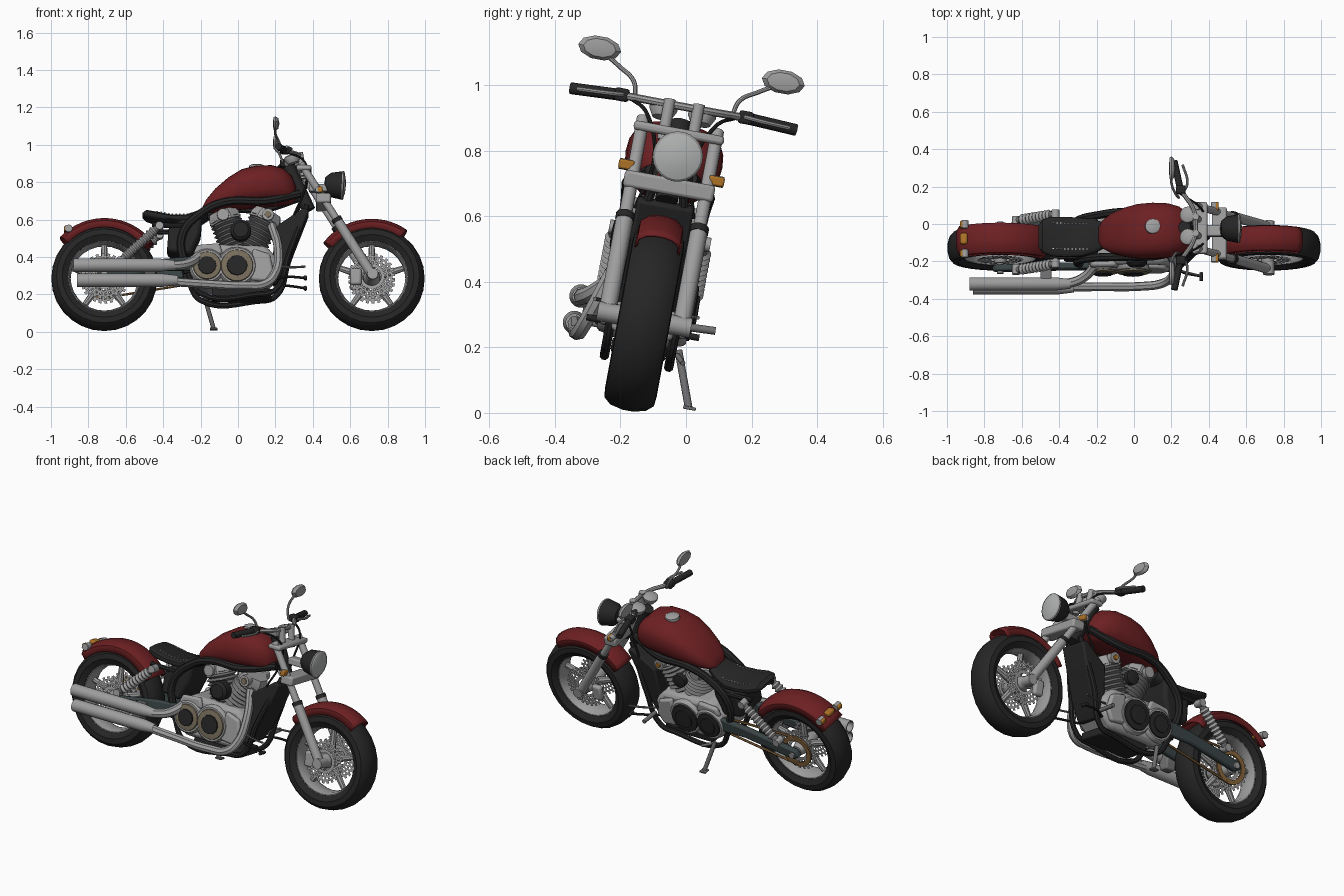
import bpy, bmesh
from math import cos, sin, pi, radians, copysign
from mathutils import Matrix, Vector

if "Cube" in bpy.data.objects:
    bpy.data.objects.remove(bpy.data.objects["Cube"])


def material(name, rgb):
    m = bpy.data.materials.new(name)
    m.use_nodes = True
    m.diffuse_color = (*rgb, 1)
    m.node_tree.nodes["Principled BSDF"].inputs["Base Color"].default_value = (*rgb, 1)
    return m


RED = material("dark_red_paint", (.15, .014, .016))
BLACK = material("black", (.019, .019, .019))
CHROME = material("chrome_grey", (.34, .34, .34))
STEEL = material("dark_steel", (.16, .16, .165))
SLATE = material("slate", (.042, .057, .06))
TAN = material("tan_metal", (.19, .157, .108))
BRONZE = material("bronze_chain", (.24, .13, .045))
ORANGE = material("amber", (.42, .17, .02))
LENS = material("pale_lens", (.44, .45, .45))
THREAD = material("white_thread", (.65, .65, .65))
parts = []


def add(name, bm, mat, matrix=Matrix()):
    bmesh.ops.remove_doubles(bm, verts=bm.verts, dist=1e-5)
    bmesh.ops.recalc_face_normals(bm, faces=bm.faces)
    me = bpy.data.meshes.new(name)
    bm.to_mesh(me)
    bm.free()
    me.transform(matrix)
    me.materials.append(mat)
    ob = bpy.data.objects.new(name, me)
    bpy.context.collection.objects.link(ob)
    parts.append(ob)
    return ob


def skin(bm, rows, wrap_u, wrap_v, skip=None):
    """Quads between successive rows of points."""
    grid = [[bm.verts.new(p) for p in row] for row in rows]
    n, k = len(grid), len(grid[0])
    for i in range(n if wrap_u else n - 1):
        for j in range(k if wrap_v else k - 1):
            if not (skip and skip(i, j)):
                a, b = grid[i], grid[(i + 1) % n]
                bm.faces.new((a[j], a[(j + 1) % k], b[(j + 1) % k], b[j]))
    return grid


def lathe(name, profile, mat, at=(0, 0, 0), axis=(0, 1, 0), n=24, closed=False,
          arc=None, stretch=1, skip=None):
    """Turn (radius, along) points about an axis; arc gives a partial turn in degrees."""
    a0, a1 = (radians(v) for v in (arc or (0, 360)))
    rows = []
    for i in range(n + 1 if arc else n):
        a = a0 + (a1 - a0) * i / n
        rows.append([(r * cos(a) * stretch, y, r * sin(a)) for r, y in profile])
    bm = bmesh.new()
    skin(bm, rows, not arc, closed, skip)
    turn = Vector((0, 1, 0)).rotation_difference(Vector(axis)).to_matrix().to_4x4()
    return add(name, bm, mat, Matrix.Translation(at) @ turn)


def rod(name, p, q, r, mat, r2=None, n=12):
    d = Vector(q) - Vector(p)
    e = r if r2 is None else r2
    return lathe(name, [(0, 0), (r, 0), (e, d.length), (0, d.length)], mat, p, d, n)


def tube(name, pts, r, mat):
    cu = bpy.data.curves.new(name, 'CURVE')
    cu.dimensions, cu.bevel_depth, cu.bevel_resolution = '3D', r, 2
    cu.use_fill_caps, cu.resolution_u = True, 6
    sp = cu.splines.new('BEZIER')
    sp.bezier_points.add(len(pts) - 1)
    for bp, p in zip(sp.bezier_points, pts):
        bp.co = p
        bp.handle_left_type = bp.handle_right_type = 'AUTO'
    tmp = bpy.data.objects.new(name, cu)
    bpy.context.collection.objects.link(tmp)
    bm = bmesh.new()
    bm.from_mesh(tmp.evaluated_get(bpy.context.evaluated_depsgraph_get()).to_mesh())
    bpy.data.objects.remove(tmp)
    return add(name, bm, mat)


def prism(name, outline, y0, y1, mat, bevel=.01):
    bm = bmesh.new()
    grid = skin(bm, [[(x, y, z) for x, z in outline] for y in (y0, y1)], False, True)
    for row in grid:
        bm.faces.new(row)
    ob = add(name, bm, mat)
    if bevel:
        b = ob.modifiers.new("bevel", 'BEVEL')
        b.width, b.segments = bevel, 2
    return ob


def box(name, x0, x1, y0, y1, z0, z1, mat, bevel=.008):
    return prism(name, [(x0, z0), (x1, z0), (x1, z1), (x0, z1)], y0, y1, mat, bevel)


def loft(name, sections, mat, power=.8, n=24):
    """Rounded sections along x: (x, bottom, top, half width)."""
    def sq(v):
        return copysign(abs(v) ** power, v)
    rows = [[(x, w * sq(cos(2 * pi * i / n)), (lo + hi) / 2 + (hi - lo) / 2 * sq(sin(2 * pi * i / n)))
             for i in range(n)] for x, lo, hi, w in sections]
    bm = bmesh.new()
    grid = skin(bm, rows, False, True)
    bm.faces.new(grid[0])
    bm.faces.new(grid[-1])
    return add(name, bm, mat)


def fender(name, x, R, w, arc):
    half = [(R - .06, w), (R - .025, w * .94), (R - .006, w * .6), (R, w * .2)]
    prof = [(r, -y) for r, y in half] + half[::-1]
    ob = lathe(name, prof, RED, (x, 0, .29), arc=arc, n=16)
    s = ob.modifiers.new("thickness", 'SOLIDIFY')
    s.thickness = .008


# Wheels
def wheel(name, x):
    c = Vector((x, 0, .29))
    half = [(.193, .06), (.225, .08), (.255, .077), (.274, .055), (.283, .015)]
    lathe(name + "_tyre", [(r, -y) for r, y in half] + half[::-1], BLACK, c, closed=True, n=28)
    rim = [(.2, .06), (.19, .057), (.18, .03)]
    lathe(name + "_rim", [(r, -y) for r, y in rim] + rim[::-1], CHROME, c, closed=True, n=28)
    lathe(name + "_hub", [(0, -.085), (.03, -.085), (.045, -.03), (.045, .03), (.03, .085), (0, .085)], CHROME, c)
    for i in range(5):
        a = 2 * pi * (i + .25) / 5
        d = Vector((cos(a), 0, sin(a)))
        rod(name + "_spoke", c + d * .03, c + d * .188, .022, CHROME, .015, 8)
    for s in (-1, 1):
        rings = [(r, s * .066) for r in (.05, .068, .08, .09, .102, .112, .125)]
        lathe(name + "_brake_disc", rings, CHROME, c, n=48, skip=lambda i, j: j % 2 and (i + j // 2) % 2)


wheel("front", .715)
wheel("rear", -.715)
fender("front_fender", .715, .322, .07, (54, 143))
fender("rear_fender", -.715, .325, .086, (36, 137))


# Fork, steering and brakes
def on_fork(t, y):
    return Vector((.72 - .40 * t, y, .285 + .635 * t))


for s in (-1, 1):
    y = s * .115
    rod("fork_lower_leg", on_fork(0, y), on_fork(.48, y), .027, CHROME)
    rod("fork_upper_tube", on_fork(.45, y), on_fork(.96, y), .02, CHROME)
    rod("fork_foot", (.72, s * .075, .29), (.72, s * .145, .29), .03, CHROME)
    rod("fork_seal", on_fork(.46, y), on_fork(.49, y), .029, BLACK)
    box("brake_caliper", .60, .66, s * .06, s * .095, .24, .33, CHROME, .012)
    rod("front_indicator_shell", (.43, s * .11, .745), (.43, s * .162, .745), .017, CHROME)
    box("front_indicator_lens", .425, .452, s * .116, s * .164, .73, .76, ORANGE, .006)
for t, h in ((.66, .026), (.92, .014)):
    a = on_fork(t, 0)
    box("fork_clamp", a.x - .04, a.x + .04, -.14, .14, a.z - h, a.z + h, CHROME, .01)
rod("steering_stem", (.38, 0, .66), (.27, 0, .9), .035, BLACK)
lathe("headlight_bucket", [(0, -.05), (.04, -.045), (.065, -.015), (.076, .045)], BLACK, (.51, .01, .8), (1, 0, -.05))
lathe("headlight_ring", [(.076, .045), (.077, .052), (.07, .058)], CHROME, (.51, .01, .8), (1, 0, -.05))
lathe("headlight_lens", [(.071, .055), (.04, .064), (0, .067)], LENS, (.51, .01, .8), (1, 0, -.05))
box("headlight_bracket", .38, .48, -.03, .03, .76, .8, CHROME)

# Handlebar, gauges and mirrors
tube("handlebar", [(.22, -.34, .945), (.25, -.2, .95), (.32, -.08, .95), (.33, 0, .95),
                   (.32, .08, .95), (.25, .2, .95), (.22, .345, .94)], .012, CHROME)
for s in (-1, 1):
    rod("grip", (.245, s * .21, .95), (.215, s * .35, .943), .018, BLACK)
    box("switch_box", .225, .275, s * .17, s * .215, .932, .972, BLACK)
    tube("lever", [(.26, s * .17, .955), (.285, s * .23, .95), (.26, s * .33, .945)], .007, CHROME)
    rod("handlebar_riser", (.35, s * .045, .84), (.33, s * .045, .965), .018, CHROME)
    lathe("gauge", [(0, -.03), (.03, -.025), (.043, 0), (.043, .012), (.035, .018), (0, .02)],
          CHROME, (.29, s * .06, .93), (-.3, 0, 1))
    tube("mirror_stem", [(.24, s * .15, .95), (.22, s * .165, 1.0), (.2, s * .215, 1.035), (.2, s * .265, 1.065)],
         .007, CHROME)
    lathe("mirror", [(0, -.014), (.032, -.01), (.037, 0), (.028, .015), (0, .022)], CHROME,
          (.2, s * .285, 1.08), (1, 0, 0), n=10, stretch=1.8)
    tube("control_cable", [(.25, s * .17, .95), (.36, s * .1, .9), (.36, s * .06, .78), (.3, s * .09, .62)], .006, BLACK)

# Tank and seat
loft("fuel_tank", [(-.19, .652, .675, .04), (-.17, .65, .715, .075), (-.12, .652, .775, .108),
                   (-.05, .66, .835, .132), (.02, .67, .878, .146), (.1, .678, .898, .15),
                   (.18, .685, .9, .146), (.24, .69, .885, .13), (.285, .7, .845, .1), (.31, .72, .79, .06)], RED)
lathe("filler_cap", [(.042, -.01), (.04, .008), (.025, .014), (0, .016)], CHROME, (.1, .005, .896), (0, 0, 1), n=16)
loft("seat", [(-.51, .625, .64, .06), (-.49, .605, .655, .09), (-.44, .59, .645, .108), (-.36, .58, .628, .11),
              (-.28, .575, .628, .105), (-.21, .59, .655, .09), (-.16, .62, .69, .07)], BLACK, .7)
for s in (-1, 1):
    for i in range(11):
        x = -.435 + i * .02
        z = .626 + max(0, abs(x + .32) - .04) * .2
        box("seat_stitch", x, x + .008, s * .07 - .002, s * .07 + .002, z - .004, z + .004, THREAD, 0)

# Frame
prism("radiator", [(.205, .56), (.35, .66), (.38, .645), (.27, .36), (.21, .26), (.17, .27)], -.088, .088, BLACK)
prism("battery_box", [(-.38, .42), (-.37, .56), (-.27, .61), (-.19, .64), (-.2, .52), (-.25, .40)], -.105, .105, BLACK, .02)
box("skid_plate", -.14, .18, -.085, .085, .175, .22, BLACK)
for s in (-1, 1):
    tube("frame_top_rail", [(.33, s * .06, .74), (.14, s * .115, .69), (-.06, s * .122, .685), (-.19, s * .115, .63),
                            (-.3, s * .11, .5), (-.27, s * .1, .3)], .022, BLACK)
    tube("frame_cradle", [(.37, s * .05, .68), (.27, s * .1, .4), (.2, s * .1, .21), (.1, s * .1, .185),
                          (-.2, s * .1, .19), (-.27, s * .1, .3)], .015, BLACK)
    tube("seat_rail", [(-.25, s * .1, .56), (-.36, s * .1, .56), (-.46, s * .1, .565)], .014, BLACK)
    # Swingarm and rear shocks
    prism("swingarm", [(-.22, .31), (-.22, .39), (-.4, .375), (-.74, .32), (-.76, .285), (-.72, .26), (-.4, .31)],
          s * .095, s * .13, SLATE)
    a, b = Vector((-.42, s * .135, .55)), Vector((-.63, s * .135, .36))
    rod("shock_body", a, b, .018, STEEL)
    L = (b - a).length
    coil = [(.03 if i % 2 else .02, L * (.12 + .76 * i / 18)) for i in range(19)]
    lathe("shock_spring", coil, CHROME, a, b - a, n=12)
    for p in (a, b):
        rod("shock_mount", p - Vector((0, s * .03, 0)), p + Vector((0, s * .022, 0)), .022, CHROME)
    # Rear lights
    rod("rear_indicator_shell", (-.905, s * .058, .545), (-.905, s * .1, .545), .02, CHROME)
    box("rear_indicator_lens", -.93, -.905, s * .06, s * .098, .532, .56, ORANGE, .006)
    # Foot pegs and pedals
    tube("peg_arm", [(.19, s * .09, .27), (.26, s * .13, .275), (.36, s * .15, .265)], .007, BLACK)
    tube("pedal", [(.2, s * .12, .335), (.28, s * .14, .325), (.36, s * .16, .325)], .006, STEEL)
    rod("pedal_tip", (.36, s * .13, .265), (.36, s * .175, .265), .01, BLACK)
rod("left_foot_peg", (.22, .11, .29), (.22, .22, .295), .012, STEEL)
box("tail_light", -.93, -.89, -.03, .03, .54, .57, ORANGE, .01)
rod("axle", (-.715, -.14, .29), (-.715, .14, .29), .018, CHROME)

# Chain drive on the left
lathe("sprocket", [(.07, .08), (.097, .08), (.097, .09), (.07, .09)], BRONZE, (-.715, 0, .29), closed=True)
for dz in (-.09, .09):
    rod("chain_run", (-.715, .084, .29 + dz), (-.2, .084, .33 + dz * .5), .007, BRONZE, n=6)

# Engine
prism("crankcase", [(-.25, .27), (-.18, .22), (.13, .22), (.2, .28), (.21, .38), (.15, .45), (-.17, .46), (-.25, .4)],
      -.115, .115, CHROME, .025)
for s in (-1, 1):
    for x, r in ((-.165, .085), (-.005, .096)):
        at, out = (x, s * .11, .335), (0, s, 0)
        lathe("engine_cover", [(r + .012, 0), (r + .008, .02), (r, .028), (0, .028)], CHROME, at, out)
        lathe("cover_ring", [(r - .008, .024), (r - .012, .036), (r * .5, .04)], TAN if s < 0 else BLACK, at, out)
        lathe("cover_cap", [(r * .6, .03), (r * .56, .046), (0, .048)], BLACK, at, out, n=12)
    prism("side_casing", [(.06, .26), (.15, .25), (.19, .31), (.17, .4), (.08, .43)], s * .1, s * .135, CHROME, .012)
    prism("upper_casing", [(-.24, .4), (-.22, .45), (-.1, .46), (-.08, .4)], s * .1, s * .13, CHROME, .012)
for name, x0, x1 in (("rear", .0, -.08), ("front", .05, .16)):
    a, b = Vector((x0, 0, .42)), Vector((x1, 0, .64))
    d = b - a
    fins = [(.088 if i % 2 else .07, d.length * .85 * i / 17) for i in range(18)]
    lathe(name + "_cylinder", fins, STEEL, a, d, n=20)
    lathe(name + "_cylinder_head", [(.09, 0), (.09, .03), (.075, .06), (0, .062)], CHROME, a + d * .8, d, n=8)
    for s in (-1, 1):
        rod(name + "_rocker_cap", b + Vector((0, s * .05, -.02)), b + Vector((0, s * .105, -.02)), .032, CHROME)
# Bolts on the front cylinder head
rod("right_head_bolt", (.16, -.1, .62), (.16, -.112, .62), .018, TAN)
rod("left_head_bolt", (.16, .1, .62), (.16, .115, .62), .014, ORANGE)
lathe("air_cleaner", [(.055, 0), (.055, .05), (.04, .065), (0, .068)], BLACK, (.015, -.08, .53), (0, -1, 0))
lathe("horn_cover", [(.04, 0), (.04, .03), (0, .04)], BLACK, (.03, .08, .55), (0, 1, 0))

# Exhaust pipes on the right
tube("upper_header", [(-.42, -.2, .325), (-.33, -.195, .325), (-.26, -.165, .345), (-.2, -.11, .4)], .026, CHROME)
tube("lower_header", [(-.42, -.205, .24), (-.2, -.2, .225), (.05, -.195, .215), (.14, -.185, .225), (.195, -.165, .28),
                      (.215, -.12, .42), (.18, -.06, .57)], .024, CHROME)
for name, x, y, z in (("upper", -.88, -.203, .325), ("lower", -.86, -.208, .242)):
    lathe(name + "_muffler", [(0, .04), (.026, .04), (.03, 0), (.036, 0), (.036, .46), (.026, .54)], CHROME,
          (x, y, z), (1, 0, 0), n=16)
box("exhaust_bracket", -.5, -.44, -.19, -.12, .24, .35, STEEL)

# Side stand
rod("stand_leg", (-.18, .12, .215), (-.13, .182, .05), .012, STEEL)
box("stand_foot", -.15, -.11, .165, .205, .044, .054, STEEL, .003)
rod("stand_spring", (-.16, .12, .2), (-.1, .14, .18), .008, STEEL)

# Lean the whole machine onto its stand and shade it
lean = Matrix.Translation((0, -.18, 0)) @ Matrix.Rotation(radians(-10.5), 4, 'X')
bpy.ops.object.select_all(action='DESELECT')
for ob in parts:
    ob.matrix_world = lean
    ob.select_set(True)
bpy.context.view_layer.objects.active = parts[0]
bpy.ops.object.shade_smooth_by_angle(angle=radians(35))
